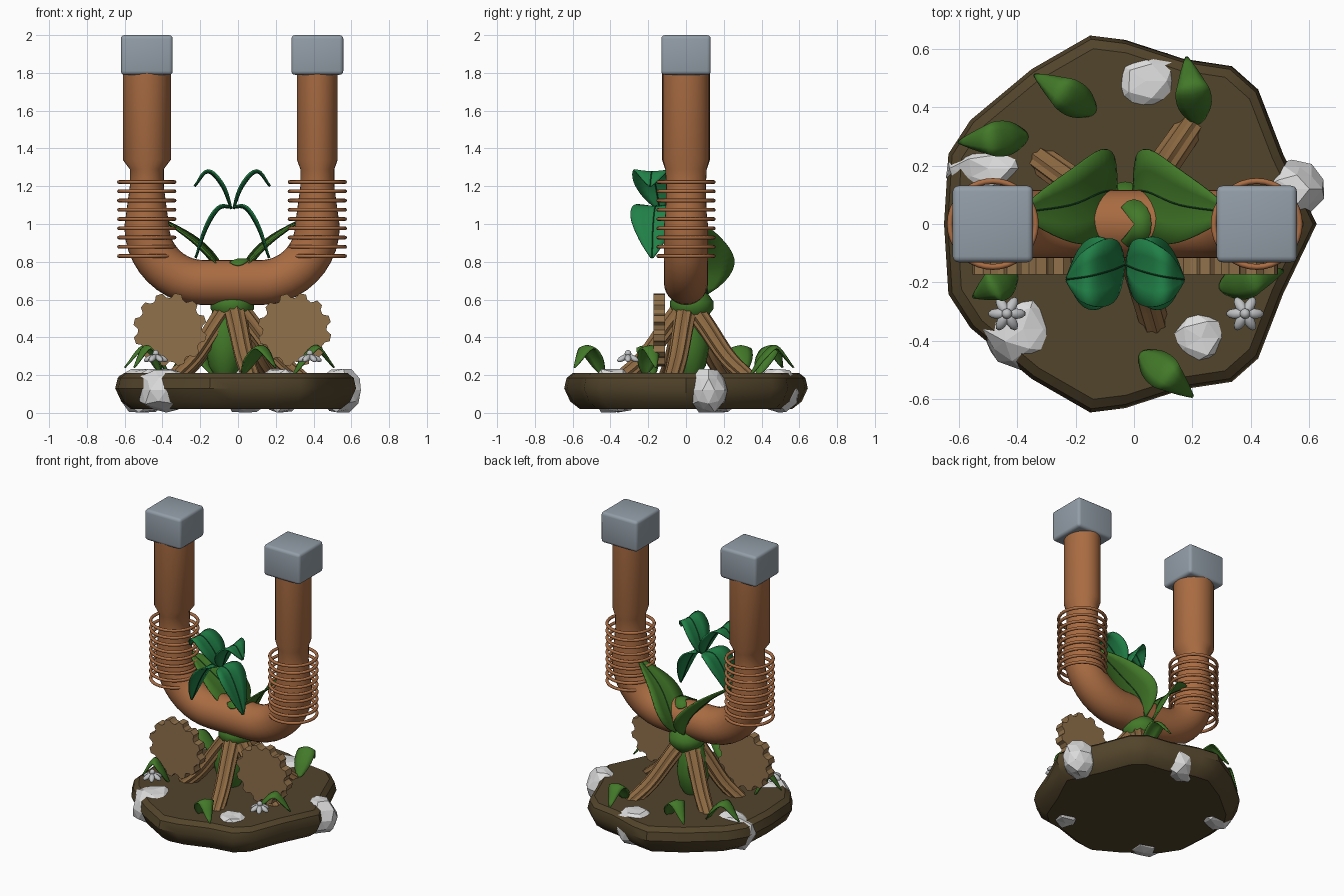
import bpy, bmesh, math, random
from mathutils import Vector, Matrix

random.seed(4)
if "Cube" in bpy.data.objects:
    bpy.data.objects.remove(bpy.data.objects["Cube"])
MID = -0.03  # plane the legs and leaves mirror about


def material(name, r, g, b):
    m = bpy.data.materials.new(name)
    m.use_nodes = True
    m.diffuse_color = (r, g, b, 1)
    m.node_tree.nodes["Principled BSDF"].inputs["Base Color"].default_value = (r, g, b, 1)
    return m


copper = material("copper", 0.40, 0.15, 0.055)
steel = material("steel", 0.29, 0.34, 0.39)
soil = material("soil", 0.085, 0.058, 0.024)
stone = material("white stone", 0.72, 0.72, 0.72)
bark = material("bark", 0.27, 0.145, 0.055)
gear_wood = material("gear wood", 0.28, 0.165, 0.07)
green = material("leaf green", 0.055, 0.19, 0.022)
emerald = material("emerald", 0.015, 0.22, 0.065)
vein_green = material("vein green", 0.008, 0.07, 0.02)
silver = material("silver petal", 0.52, 0.53, 0.54)


def finish(bm, name, mat, angle=40):
    bmesh.ops.recalc_face_normals(bm, faces=bm.faces)
    me = bpy.data.meshes.new(name)
    bm.to_mesh(me)
    bm.free()
    me.materials.append(mat)
    ob = bpy.data.objects.new(name, me)
    bpy.context.collection.objects.link(ob)
    if angle:
        bpy.ops.object.select_all(action='DESELECT')
        ob.select_set(True)
        bpy.context.view_layer.objects.active = ob
        bpy.ops.object.shade_smooth_by_angle(angle=math.radians(angle))
    return ob


def skin(bm, rings, cap=True):
    """Bridge successive closed rings of points."""
    rows = [[bm.verts.new(p) for p in ring] for ring in rings]
    n = len(rows[0])
    for a, b in zip(rows, rows[1:]):
        for i in range(n):
            bm.faces.new((a[i], a[(i + 1) % n], b[(i + 1) % n], b[i]))
    if cap:
        bm.faces.new(rows[0])
        bm.faces.new(rows[-1])


def spline(points, steps):
    """Catmull-Rom samples through the points."""
    p = [Vector(q) for q in points]
    p = [2 * p[0] - p[1]] + p + [2 * p[-1] - p[-2]]
    out = []
    for i in range(1, len(p) - 2):
        a, b, c, d = p[i - 1:i + 3]
        for s in range(steps):
            t = s / steps
            out.append(0.5 * (2 * b + (c - a) * t + (2 * a - 5 * b + 4 * c - d) * t * t
                              + (3 * b - a - 3 * c + d) * t ** 3))
    return out + [p[-2]]


def tangent(path, i):
    return (path[min(i + 1, len(path) - 1)] - path[max(i - 1, 0)]).normalized()


def sweep(name, path, radii, side, mat, sides=24, groove=0, angle=40):
    """Tube along a path; radii are (across, along side) pairs."""
    rings = []
    for i, p in enumerate(path):
        across = tangent(path, i).cross(side).normalized()
        ring = []
        for k in range(sides):
            a = 2 * math.pi * k / sides
            g = 1 - groove * (k % 2)
            ring.append(p + g * (across * radii[i][0] * math.cos(a) + side * radii[i][1] * math.sin(a)))
        rings.append(ring)
    bm = bmesh.new()
    skin(bm, rings)
    return finish(bm, name, mat, angle)


def lathe(name, x, y, profile, mat, sides=16):
    bm = bmesh.new()
    skin(bm, [[(x + r * math.cos(k * math.tau / sides), y + r * math.sin(k * math.tau / sides), z)
               for k in range(sides)] for r, z in profile])
    return finish(bm, name, mat, 60)


def leaf(name, points, side, width, mat, fold=0.25, vein=False):
    """Pointed blade, folded along its midrib."""
    path, side = spline(points, 5), Vector(side).normalized()
    bm, rows = bmesh.new(), []
    for i, p in enumerate(path):
        t = i / (len(path) - 1)
        w = width * max(math.sin(math.pi * t ** 0.85), 0.03) ** 0.8
        up = tangent(path, i).cross(side).normalized()
        up = -up if up.z < 0 else up
        rows.append([bm.verts.new(p + side * w * u + up * w * fold * (abs(u) ** 1.5))
                     for u in (-1, -0.5, 0, 0.5, 1)])
    for a, b in zip(rows, rows[1:]):
        for k in range(4):
            bm.faces.new((a[k], a[k + 1], b[k + 1], b[k]))
    ob = finish(bm, name, mat, 60)
    mod = ob.modifiers.new("thickness", 'SOLIDIFY')
    mod.thickness, mod.offset = 0.008, 0
    if vein:
        sweep(name + "_midrib", path, [(0.007, 0.004)] * len(path), side, vein_green, 6)


def mirrored(points, s):
    return [(MID + s * (x - MID), y, z) for x, y, z in points]


# soil base, outline symmetric front to back
half = [(-0.65, 0.0), (-0.635, 0.24), (-0.56, 0.355), (-0.35, 0.53), (-0.15, 0.645), (-0.03, 0.63),
        (0.17, 0.565), (0.335, 0.54), (0.425, 0.46), (0.51, 0.24), (0.625, 0.0)]
outline = half + [(x, -y) for x, y in half[-2:0:-1]]
bm = bmesh.new()
skin(bm, [[(x * s, y * s, z) for x, y in outline]
          for s, z in ((0.87, 0.02), (0.95, 0.06), (1, 0.13), (0.98, 0.185), (0.93, 0.21))])
finish(bm, "soil_base", soil, 35)

# faceted stones set into the rim
for i, (x, y, rx, ry) in enumerate([(0.04, 0.49, 0.13, 0.12), (0.23, -0.39, 0.13, 0.11),
                                    (-0.38, -0.36, 0.15, 0.14), (-0.5, 0.19, 0.145, 0.1),
                                    (0.54, 0.12, 0.11, 0.1)]):
    bm = bmesh.new()
    bmesh.ops.create_icosphere(bm, subdivisions=2, radius=1)
    for v in bm.verts:
        v.co *= random.uniform(0.88, 1.08)
        v.co = Vector((x + v.co.x * rx, y + v.co.y * ry, 0.12 + max(-0.118, min(0.112, v.co.z * 0.13))))
    finish(bm, f"stone_{i + 1}", stone, 0)

# U-shaped tube with wider upper sleeves
left_x, right_x, bend, low = -0.483, 0.42, 0.3, 0.69
path, radii = [], []
for z, r in ((1.88, (0.127, 0.127)), (1.34, (0.127, 0.127)), (1.29, (0.09, 0.11)), (1.2, (0.09, 0.105)), (1.05, (0.11, 0.11))):
    path.append(Vector((left_x, 0, z)))
    radii.append(r)
for cx, start in ((left_x + bend, math.pi), (right_x - bend, 1.5 * math.pi)):
    for k in range(11):
        a = start + k * math.pi / 20
        path.append(Vector((cx + bend * math.cos(a), 0, low + bend + bend * math.sin(a))))
        radii.append((0.119, 0.117))
for z, r in ((1.05, (0.11, 0.11)), (1.2, (0.09, 0.105)), (1.29, (0.09, 0.11)), (1.34, (0.108, 0.123)), (1.88, (0.108, 0.123))):
    path.append(Vector((right_x, 0, z)))
    radii.append(r)
sweep("u_tube", path, radii, Vector((0, 1, 0)), copper, 28)

# steel caps and wire rings on both legs
for side, x in (("right", left_x), ("left", right_x)):
    bm = bmesh.new()
    bmesh.ops.create_cube(bm, size=1, matrix=Matrix.Translation((x, 0, 1.895)) @ Matrix.Diagonal((0.275, 0.262, 0.21, 1)))
    bmesh.ops.bevel(bm, geom=bm.edges[:], offset=0.02, segments=3, profile=0.5, affect='EDGES')
    finish(bm, f"{side}_cap", steel)
    bm = bmesh.new()
    for k in range(9):
        rings = []
        for j in range(37):
            a = j * math.tau / 36
            rings.append([(x + (0.147 + 0.01 * math.cos(b)) * math.cos(a),
                           (0.147 + 0.01 * math.cos(b)) * math.sin(a),
                           0.83 + 0.049 * k + 0.01 * math.sin(b))
                          for b in [m * math.tau / 8 for m in range(8)]])
        skin(bm, rings, cap=False)
    bmesh.ops.remove_doubles(bm, verts=bm.verts, dist=0.0001)
    finish(bm, f"{side}_wire_rings", copper, 60)

# wooden gears
for side, x in (("right", -0.36), ("left", 0.3)):
    bm, teeth = bmesh.new(), 12
    pts = []
    for k in range(teeth):
        for f, r in ((0, 0.168), (0.25, 0.174), (0.4, 0.195), (0.75, 0.195), (0.9, 0.174)):
            a = (k + f) * math.tau / teeth
            pts.append((x + r * math.cos(a), 0.44 + r * math.sin(a)))
    skin(bm, [[(px, y, pz) for px, pz in pts] for y in (-0.172, -0.112)])
    finish(bm, f"{side}_gear", gear_wood, 20)

# green core and knot under the tube
lathe("core", -0.07, 0.02, [(0.05, 0.19), (0.085, 0.25), (0.105, 0.36), (0.09, 0.46), (0.06, 0.56)], green)
lathe("knot", MID, 0.03, [(0.05, 0.48), (0.085, 0.51), (0.115, 0.55), (0.115, 0.59), (0.08, 0.64), (0.04, 0.66)], green)

# grooved roots
for i, (x, y) in enumerate([(0.07, -0.34), (0.33, -0.07), (0.19, 0.33), (-0.32, 0.22), (-0.34, -0.1)]):
    d = Vector((x - MID, y - 0.01, 0))
    o = Vector((MID, 0.01, 0))
    path = spline([o + d * f + Vector((0, 0, z)) for f, z in ((0.12, 0.54), (0.32, 0.45), (0.66, 0.29), (1.02, 0.18))], 4)
    n = len(path) - 1
    rad = [(0.055 - 0.012 * k / n, 0.06 - 0.01 * k / n) for k in range(n + 1)]
    sweep(f"root_{i + 1}", path, rad, Vector((-d.y, d.x, 0)).normalized(), bark, 18, 0.16, 25)

# mirrored leaf pairs: broad leaves in the bend, emerald sprout in front
for side, s in (("right", 1), ("left", -1)):
    leaf(f"{side}_broad_leaf", mirrored([(-0.06, 0.11, 0.63), (-0.11, 0.11, 0.76), (-0.22, 0.065, 0.89), (-0.39, 0.04, 1.02)], s),
         (0, 1, 0.12), 0.155, green, 0.15, True)
    leaf(f"{side}_upper_sprout", mirrored([(MID - 0.005, -0.14, 1.08), (-0.085, -0.16, 1.2), (-0.16, -0.18, 1.275), (-0.23, -0.19, 1.2)], s),
         (0, 1, 0), 0.115, emerald, 0.12, True)
    leaf(f"{side}_lower_sprout", mirrored([(MID - 0.005, -0.15, 1.09), (-0.1, -0.165, 1.08), (-0.165, -0.175, 0.98), (-0.225, -0.18, 0.82)], s),
         (0, 1, 0), 0.125, emerald, 0.12, True)

# notched pad lying over the tube
bm = bmesh.new()
hub = bm.verts.new((0, 0, 0.818))
rim = []
for k in range(13):
    a = math.radians(-135 + k * 22.5)
    x, y = 0.06 * math.cos(a), 0.085 * math.sin(a)
    rim.append(bm.verts.new((x, y, low + math.sqrt(0.128 ** 2 - y * y))))
for a, b in zip(rim, rim[1:]):
    bm.faces.new((hub, a, b))
pad = finish(bm, "notched_pad", green, 60)
pad.modifiers.new("thickness", 'SOLIDIFY').thickness = 0.009

# arched leaves on the soil: root end, tip end
for i, (x0, y0, x1, y1) in enumerate([(-0.13, 0.38, -0.34, 0.51), (-0.36, 0.3, -0.6, 0.28), (0.22, 0.34, 0.18, 0.57),
                                      (0.02, -0.44, 0.2, -0.59), (0.29, -0.22, 0.51, -0.16), (-0.4, -0.17, -0.55, -0.25)]):
    pts = [(x0 + (x1 - x0) * f, y0 + (y1 - y0) * f, z) for f, z in ((0, 0.2), (0.25, 0.3), (0.6, 0.355), (1, 0.24))]
    leaf(f"ground_leaf_{i + 1}", pts, (y0 - y1, x1 - x0, 0), 0.06, green, -0.3)

# silver flowers
for side, x in (("right", -0.435), ("left", 0.38)):
    bm = bmesh.new()
    for k in range(6):
        m = (Matrix.Translation((x, -0.307, 0.305)) @ Matrix.Rotation(k * math.tau / 6, 4, 'Z')
             @ Matrix.Rotation(0.45, 4, 'Y') @ Matrix.Translation((0.036, 0, 0)) @ Matrix.Diagonal((0.036, 0.018, 0.015, 1)))
        bmesh.ops.create_uvsphere(bm, u_segments=10, v_segments=6, radius=1, matrix=m)
    bmesh.ops.create_uvsphere(bm, u_segments=10, v_segments=6, radius=0.018, matrix=Matrix.Translation((x, -0.307, 0.315)))
    finish(bm, f"{side}_flower", silver, 60)
